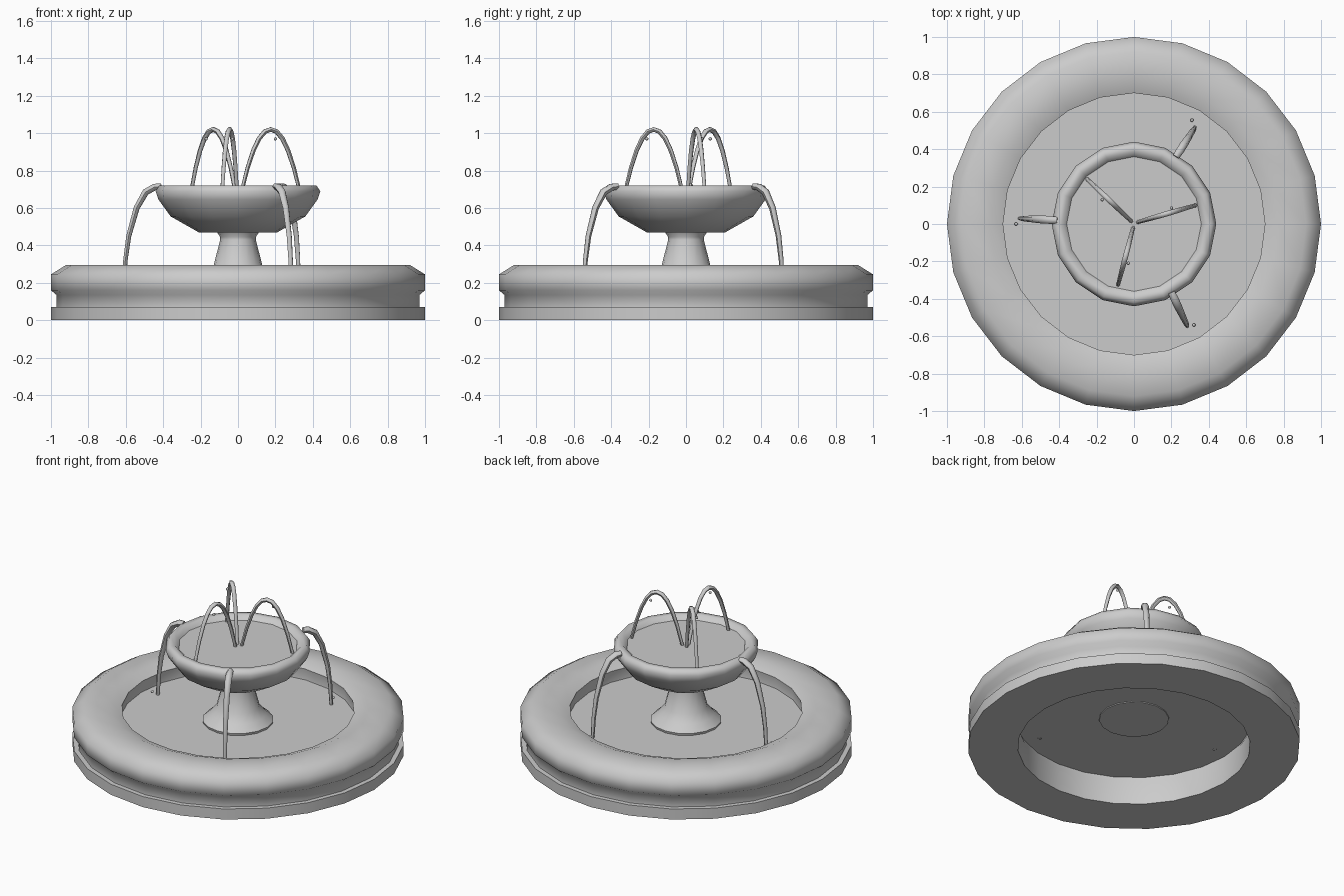
import bpy, bmesh, math
from mathutils import Vector

if "Cube" in bpy.data.objects:
    bpy.data.objects.remove(bpy.data.objects["Cube"])

stone = bpy.data.materials.new("light_grey")
stone.diffuse_color = (0.6, 0.6, 0.6, 1)
stone.use_nodes = True
stone.node_tree.nodes["Principled BSDF"].inputs["Base Color"].default_value = stone.diffuse_color


def finish(ob, angle):
    if not ob.data.materials:
        ob.data.materials.append(stone)
    bpy.ops.object.select_all(action='DESELECT')
    ob.select_set(True)
    bpy.context.view_layer.objects.active = ob
    bpy.ops.object.shade_smooth_by_angle(angle=math.radians(angle))
    return ob


def add_mesh(name, bm, angle=50):
    bmesh.ops.recalc_face_normals(bm, faces=bm.faces)
    me = bpy.data.meshes.new(name)
    bm.to_mesh(me)
    bm.free()
    ob = bpy.data.objects.new(name, me)
    bpy.context.collection.objects.link(ob)
    return finish(ob, angle)


def lathe(name, profile, sides, closed=False, cap_bottom=False, angle=50):
    """Turn an (r, z) profile around the z axis."""
    bm = bmesh.new()
    rings = []
    for r, z in profile:
        rings.append([bm.verts.new((r * math.cos(math.tau * i / sides),
                                    r * math.sin(math.tau * i / sides), z))
                      for i in range(sides)])
    pairs = list(zip(rings, rings[1:]))
    if closed:
        pairs.append((rings[-1], rings[0]))
    for a, b in pairs:
        for i in range(sides):
            j = (i + 1) % sides
            bm.faces.new((a[i], a[j], b[j], b[i]))
    if cap_bottom:
        bm.faces.new(rings[0][::-1])
    return add_mesh(name, bm, angle)


def disc(name, r, z, sides):
    bm = bmesh.new()
    bm.faces.new([bm.verts.new((r * math.cos(math.tau * i / sides),
                                r * math.sin(math.tau * i / sides), z))
                  for i in range(sides)])
    ob = add_mesh(name, bm)
    if ob.data.polygons[0].normal.z < 0:
        ob.data.flip_normals()
    return ob


def tube(name, points, radii):
    """Tapered six-sided tube along a list of points."""
    cu = bpy.data.curves.new(name, 'CURVE')
    cu.dimensions = '3D'
    cu.bevel_depth = 1.0
    cu.bevel_resolution = 1
    cu.use_fill_caps = True
    sp = cu.splines.new('POLY')
    sp.points.add(len(points) - 1)
    for p, co, r in zip(sp.points, points, radii):
        p.co = (*co, 1)
        p.radius = r
    ob = bpy.data.objects.new(name, cu)
    bpy.context.collection.objects.link(ob)
    bpy.ops.object.select_all(action='DESELECT')
    ob.select_set(True)
    bpy.context.view_layer.objects.active = ob
    bpy.ops.object.convert(target='MESH')
    return finish(bpy.context.view_layer.objects.active, 60)


def droplet(name, co):
    bm = bmesh.new()
    bmesh.ops.create_icosphere(bm, subdivisions=1, radius=0.01)
    bmesh.ops.translate(bm, verts=bm.verts, vec=co)
    add_mesh(name, bm, 60)


# Basin ring with a groove around its outside
lathe("basin_ring", [(0.70, 0), (1.0, 0), (1.0, 0.07), (0.97, 0.07), (0.97, 0.135),
                     (1.0, 0.16), (1.0, 0.245), (0.92, 0.295), (0.77, 0.295),
                     (0.70, 0.268), (0.71, 0.19), (0.70, 0.16)], 24, closed=True, angle=75)
disc("basin_water", 0.71, 0.19, 24)

# Flared pedestal
lathe("pedestal", [(0.21, 0.185), (0.215, 0.205), (0.17, 0.245), (0.13, 0.295),
                   (0.095, 0.43), (0.095, 0.445), (0.115, 0.475)], 16, cap_bottom=True)

# Upper bowl with a rounded rim
lathe("bowl", [(0.21, 0.47), (0.36, 0.555), (0.425, 0.645), (0.44, 0.69), (0.42, 0.72),
               (0.385, 0.72), (0.36, 0.69)], 16, cap_bottom=True, angle=60)
disc("bowl_water", 0.36, 0.692, 16)

# Arched jets rising from the middle of the bowl
arches = [((-0.015, 0.015), (-0.25, 0.24), (-0.17, 0.13)),
          ((0.02, 0.01), (0.33, 0.10), (0.20, 0.085)),
          ((-0.005, -0.02), (-0.085, -0.325), (-0.03, -0.21))]
for k, (a, b, d) in enumerate(arches):
    a, b = Vector((*a, 0.69)), Vector((*b, 0.69))
    pts, radii = [], []
    for i in range(11):
        t = i / 10
        p = a.lerp(b, t)
        p.z += 0.33 * (1 - abs(2 * t - 1) ** 2.1)
        pts.append(p)
        radii.append(0.010 + 0.004 * math.sin(math.pi * t))
    tube(f"arched_jet_{k + 1}", pts, radii)
    droplet(f"upper_droplet_{k + 1}", (*d, 0.97))

# Streams spilling over the bowl rim into the basin
spill = [(0.0, 0.715), (0.18, 0.712), (0.42, 0.685), (0.66, 0.60),
         (0.87, 0.45), (0.96, 0.32), (1.0, 0.185)]
streams = [((-0.41, 0.02), (-0.61, 0.03), (-0.63, 0.0)),
           ((0.225, 0.36), (0.325, 0.515), (0.31, 0.555)),
           ((0.20, -0.365), (0.285, -0.545), (0.32, -0.54))]
for k, (a, b, d) in enumerate(streams):
    a, b = Vector(a), Vector(b)
    pts = [(*a.lerp(b, t), z) for t, z in spill]
    tube(f"spill_stream_{k + 1}", pts, [0.018, 0.021, 0.021, 0.018, 0.015, 0.013, 0.011])
    droplet(f"lower_droplet_{k + 1}", (*d, 0.215))
